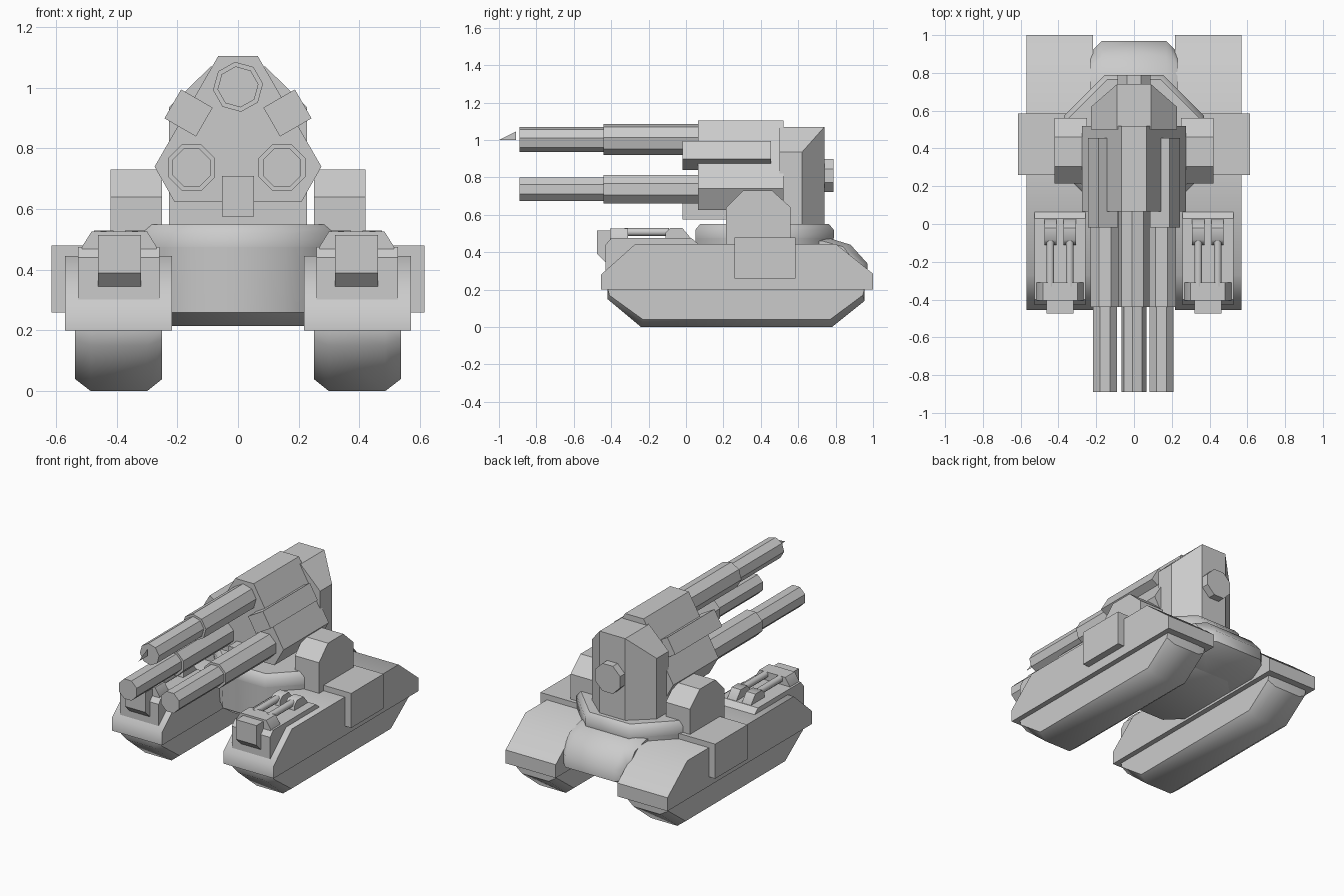
import bpy, bmesh, math
from mathutils import Matrix, Vector

if "Cube" in bpy.data.objects:
    bpy.data.objects.remove(bpy.data.objects["Cube"])


def finish(name, bm, mirror=False, smooth=None):
    bmesh.ops.remove_doubles(bm, verts=bm.verts, dist=1e-4)
    bmesh.ops.recalc_face_normals(bm, faces=bm.faces)
    me = bpy.data.meshes.new(name)
    bm.to_mesh(me)
    bm.free()
    ob = bpy.data.objects.new(name, me)
    bpy.context.collection.objects.link(ob)
    if smooth:
        bpy.ops.object.select_all(action='DESELECT')
        bpy.context.view_layer.objects.active = ob
        ob.select_set(True)
        bpy.ops.object.shade_smooth_by_angle(angle=math.radians(smooth))
    if mirror:
        ob.modifiers.new("mirror", 'MIRROR')
    return ob


def loft(name, rings, **kw):
    """Skin a list of equal-length 3D rings and cap both ends."""
    bm = bmesh.new()
    vs = [[bm.verts.new(p) for p in r] for r in rings]
    n = len(rings[0])
    for a, b in zip(vs, vs[1:]):
        for i in range(n):
            j = (i + 1) % n
            bm.faces.new((a[i], a[j], b[j], b[i]))
    bm.faces.new(vs[0])
    bm.faces.new(vs[-1])
    return finish(name, bm, **kw)


def along_x(name, sections, **kw):   # sections: (x, [(y, z)...])
    return loft(name, [[(x, y, z) for y, z in p] for x, p in sections], **kw)


def along_y(name, sections, **kw):   # sections: (y, [(x, z)...])
    return loft(name, [[(x, y, z) for x, z in p] for y, p in sections], **kw)


def rect(cx, cz, w, h, deg=0):
    r = Matrix.Rotation(math.radians(deg), 2)
    return [tuple(Vector((cx, cz)) + r @ Vector((sx * w / 2, sz * h / 2)))
            for sx, sz in ((-1, -1), (1, -1), (1, 1), (-1, 1))]


def octagon(cx, cz, r, deg=22.5):
    return [(cx + r * math.cos(math.radians(deg + 45 * i)),
             cz + r * math.sin(math.radians(deg + 45 * i))) for i in range(8)]


# Running gear: boat-shaped track units with chamfered bottoms
full = [(-.42, .21), (-.42, .15), (-.24, 0), (.78, 0), (.955, .14), (.955, .21)]
trim = [(-.42, .21), (-.41, .17), (-.23, .04), (.77, .04), (.945, .17), (.955, .21)]
along_x("track", [(.25, trim), (.30, full), (.485, full), (.537, trim)],
        mirror=True, smooth=50)

# Armoured track covers
cover = [(-.455, .2), (-.455, .28), (-.27, .445), (.8, .445), (1, .285), (1, .2)]
along_x("track_cover", [(.217, cover), (.57, cover)], mirror=True, smooth=50)

# Side fender blocks
fender = [(.26, .26), (.585, .26), (.585, .48), (.26, .48)]
along_x("fender", [(.3, fender), (.615, fender)], mirror=True)

# Shoulder blocks beside the turret
shoulder = [(.215, .44), (.215, .64), (.305, .73), (.46, .73), (.56, .64), (.56, .44)]
along_x("shoulder", [(.25, shoulder), (.42, shoulder)], mirror=True)

# Hull: octagonal core and rounded tail between the tracks
def ring_xy(z, apothem):
    return [(x, y, z) for x, y in octagon(0, .42, apothem / math.cos(math.pi / 8))]

loft("hull_core", [ring_xy(.215, .30), ring_xy(.26, .36), ring_xy(.48, .37)], smooth=50)
tail = [(.45, .215), (.87, .215), (.97, .27), (.97, .34), (.88, .44), (.75, .48), (.45, .48)]
tail_in = [(.45, .215), (.83, .215), (.91, .27), (.91, .34), (.84, .43), (.73, .46), (.45, .46)]
along_x("hull_tail", [(-.23, tail_in), (-.17, tail), (.17, tail), (.23, tail_in)], smooth=50)

# Turret ring
loft("turret_ring", [ring_xy(.475, .37), ring_xy(.52, .37), ring_xy(.55, .345)], smooth=50)

# Turret pedestal: wedge tapering to the rear
def pedestal(w, z):
    return [(-w, .5), (w, .5), (w, z), (.09, 1.07), (-.09, 1.07), (-w, z)]

along_y("turret_pedestal", [(.5, pedestal(.228, .935)), (.62, pedestal(.228, .935)),
                            (.74, pedestal(.09, 1.07))])
along_y("rear_knob", [(.72, octagon(0, .81, .095)), (.788, octagon(0, .81, .095))])

# Gun housing: three-lobed prism
house = [(-.065, 1.105), (.065, 1.105), (.275, .74), (.21, .625), (-.21, .625), (-.275, .74)]
along_y("gun_housing", [(.065, house), (.52, house)])

# Rails set between the barrels
for name, cx, cz, w, h, deg in (("left_rail", -.163, .917, .12, .11, -30),
                                ("right_rail", .163, .917, .12, .11, 30),
                                ("lower_rail", 0, .642, .107, .134, 0)):
    along_y(name, [(-.018, rect(cx, cz, w, h, deg)), (.455, rect(cx, cz, w, h, deg))])

# Three stepped barrels
for name, cx, cz, deg in (("top_barrel", 0, 1.003, 7), ("left_barrel", -.153, .737, 22.5),
                          ("right_barrel", .145, .737, 22.5)):
    big, small = octagon(cx, cz, .083, deg), octagon(cx, cz, .068, deg)
    along_y(name, [(-.89, small), (-.44, small), (-.44, big), (.08, big)])

# Thin sight blade ahead of the top barrel
bm = bmesh.new()
bm.faces.new([bm.verts.new(p) for p in ((0, -1, 1.0), (0, -.91, 1.0), (0, -.91, 1.045))])
finish("sight_blade", bm)

# Front weapon mounts: body, nose, breech, twin tubes, tube blocks
body = [(-.43, .30), (-.43, .44), (-.40, .475), (.03, .475), (.07, .44), (.07, .30)]
along_x("mount_body", [(.258, body), (.528, body)], mirror=True)
nose = [(-.475, .515), (-.475, .39), (-.43, .345), (-.35, .345), (-.35, .515)]
along_x("mount_nose", [(.32, nose), (.462, nose)], mirror=True)
breech = [(.268, .46), (.268, .475), (.30, .527), (.482, .527), (.515, .475), (.515, .46)]
along_y("mount_breech", [(-.405, breech), (-.31, breech)], mirror=True, smooth=40)
block = [(-.11, .46), (-.11, .505), (-.085, .53), (-.02, .53), (.03, .47), (.03, .46)]
for i, cx in enumerate((.34, .443)):
    tube = octagon(cx, .508, .022)
    along_y(f"mount_tube_{i}", [(-.33, tube), (-.09, tube)], mirror=True, smooth=50)
    along_x(f"tube_block_{i}", [(cx - .032, block), (cx + .032, block)],
            mirror=True, smooth=50)
